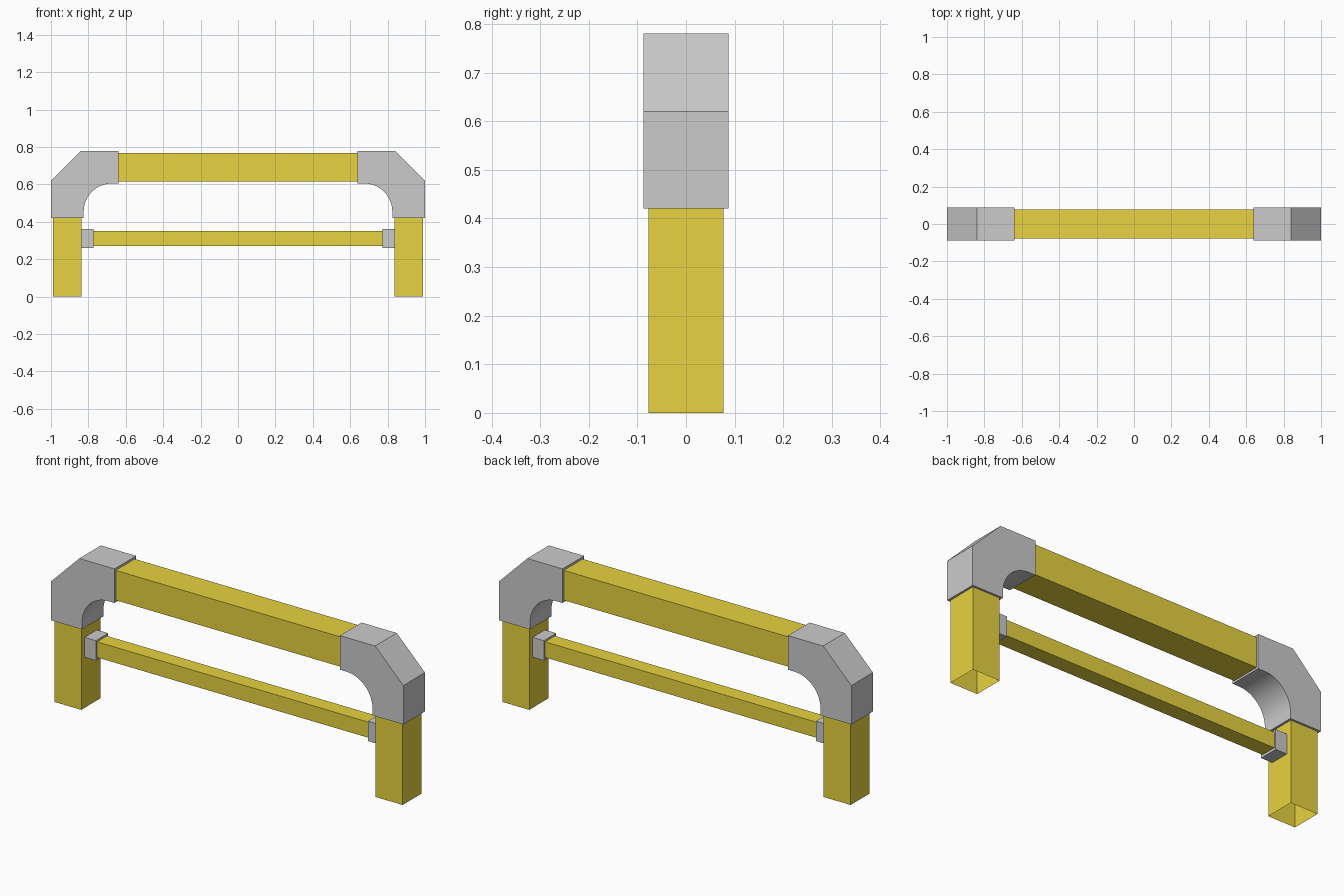
import bpy, bmesh
from math import sin, cos, pi, radians

if "Cube" in bpy.data.objects:
    bpy.data.objects.remove(bpy.data.objects["Cube"])

yellow = bpy.data.materials.new("yellow_paint")
yellow.diffuse_color = (0.80, 0.65, 0.05, 1)
yellow.use_nodes = True
yellow.node_tree.nodes["Principled BSDF"].inputs["Base Color"].default_value = yellow.diffuse_color


def finish(bm, name, material=None):
    bmesh.ops.recalc_face_normals(bm, faces=bm.faces)
    mesh = bpy.data.meshes.new(name)
    bm.to_mesh(mesh)
    bm.free()
    obj = bpy.data.objects.new(name, mesh)
    bpy.context.collection.objects.link(obj)
    if material:
        mesh.materials.append(material)
    return obj


def box(name, lo, hi, material=None, open_axis=None):
    """Box between two corners; open_axis removes both end faces to make a tube."""
    bm = bmesh.new()
    bmesh.ops.create_cube(bm, size=1)
    for v in bm.verts:
        v.co = [(l + h) / 2 + c * (h - l) for c, l, h in zip(v.co, lo, hi)]
    bm.normal_update()
    if open_axis is not None:
        ends = [f for f in bm.faces if abs(f.normal[open_axis]) > 0.9]
        bmesh.ops.delete(bm, geom=ends, context='FACES_ONLY')
    return finish(bm, name, material)


def elbow(name, side):
    """Chamfered outside, rounded inside, extruded along y."""
    profile = [(0.825, 0.42), (1.0, 0.42), (1.0, 0.62), (0.84, 0.78),
               (0.64, 0.78), (0.64, 0.605)]
    steps, r = 16, 0.15
    profile += [(0.675 + r * sin(t), 0.455 + r * cos(t))
                for t in (i * pi / 2 / steps for i in range(steps + 1))]
    bm = bmesh.new()
    face = bm.faces.new([bm.verts.new((side * x, -0.0875, z)) for x, z in profile])
    new = bmesh.ops.extrude_face_region(bm, geom=[face], use_keep_orig=True)["geom"]
    moved = [g for g in new if isinstance(g, bmesh.types.BMVert)]
    bmesh.ops.translate(bm, verts=moved, vec=(0, 0.175, 0))
    obj = finish(bm, name)
    bpy.ops.object.select_all(action='DESELECT')
    obj.select_set(True)
    bpy.context.view_layer.objects.active = obj
    bpy.ops.object.shade_smooth_by_angle(angle=radians(30))


# Horizontal tubes
box("top_beam", (-0.64, -0.077, 0.615), (0.64, 0.077, 0.768), yellow, 0)
box("lower_rail", (-0.775, -0.04, 0.272), (0.775, 0.04, 0.352), yellow, 0)

# Legs, corner elbows and rail sockets on both sides
for side, label in ((-1, "left"), (1, "right")):
    x0, x1 = sorted((side * 0.836, side * 0.989))
    box(label + "_leg", (x0, -0.077, 0), (x1, 0.077, 0.42), yellow, 2)
    elbow(label + "_elbow", side)
    x0, x1 = sorted((side * 0.772, side * 0.836))
    box(label + "_rail_socket", (x0, -0.05, 0.26), (x1, 0.05, 0.362))
